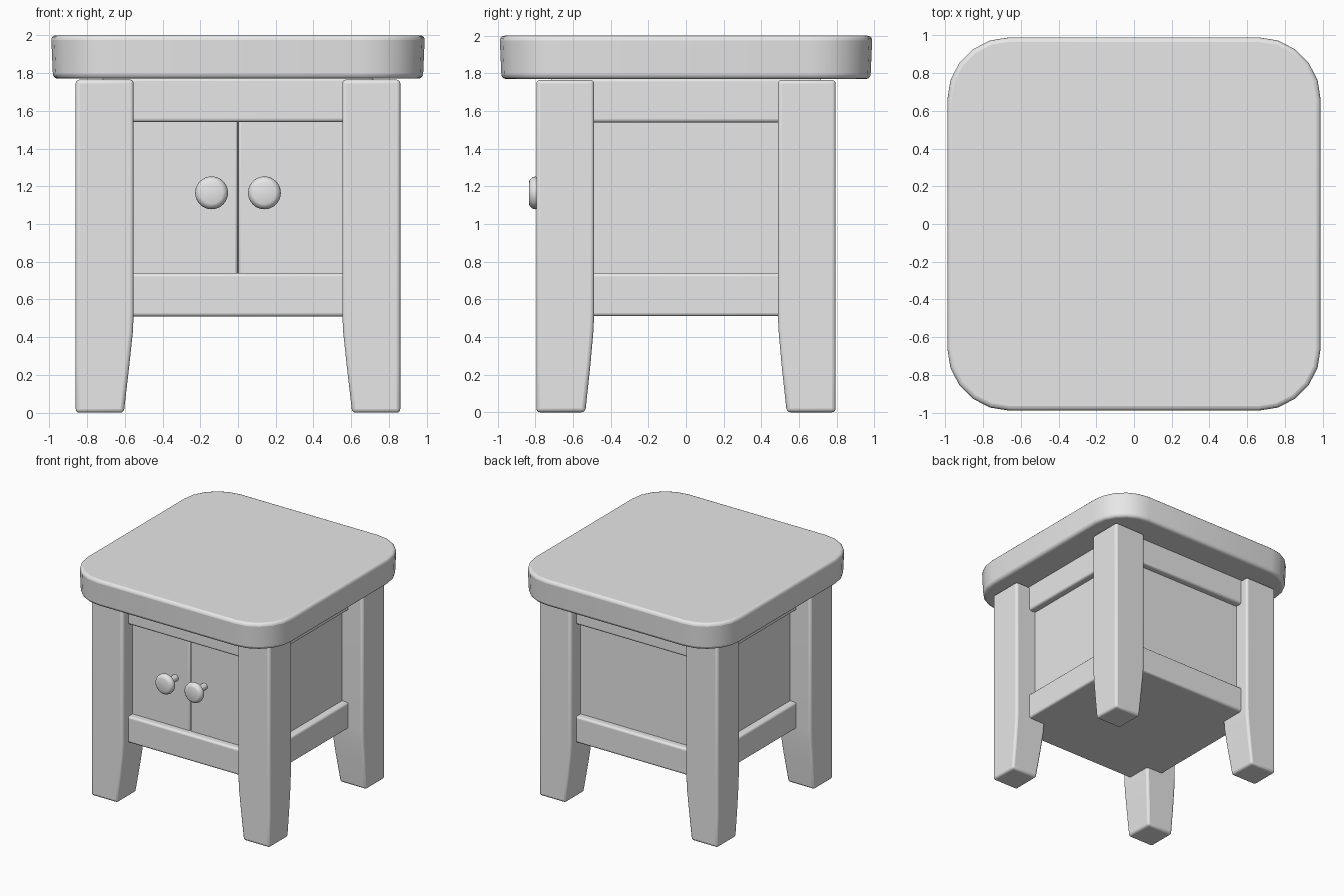
import bpy, bmesh, math

old = bpy.data.objects.get("Cube")
if old:
    bpy.data.objects.remove(old, do_unlink=True)

grey = bpy.data.materials.new("plain_grey")
grey.use_nodes = True
grey.diffuse_color = (0.8, 0.8, 0.8, 1)
grey.node_tree.nodes["Principled BSDF"].inputs["Base Color"].default_value = (0.8, 0.8, 0.8, 1)


def finish(name, bm, bevel=0.0, segments=3):
    """Turn a bmesh into a named, coloured, softly bevelled object."""
    bmesh.ops.recalc_face_normals(bm, faces=bm.faces)
    mesh = bpy.data.meshes.new(name)
    bm.to_mesh(mesh)
    bm.free()
    mesh.materials.append(grey)
    obj = bpy.data.objects.new(name, mesh)
    bpy.context.collection.objects.link(obj)
    if bevel:
        mod = obj.modifiers.new("soft_edges", 'BEVEL')
        mod.width = bevel
        mod.segments = segments
        mod.limit_method = 'ANGLE'
        mod.angle_limit = math.radians(40)
    bpy.ops.object.select_all(action='DESELECT')
    obj.select_set(True)
    bpy.context.view_layer.objects.active = obj
    bpy.ops.object.shade_smooth_by_angle(angle=math.radians(35))
    return obj


def loft(name, rings, bevel=0.0):
    """Skin a stack of matching closed rings and cap both ends."""
    bm = bmesh.new()
    rows = [[bm.verts.new(p) for p in ring] for ring in rings]
    n = len(rows[0])
    for a, b in zip(rows, rows[1:]):
        for i in range(n):
            j = (i + 1) % n
            bm.faces.new((a[i], a[j], b[j], b[i]))
    bm.faces.new(rows[0])
    bm.faces.new(rows[-1])
    return finish(name, bm, bevel)


def rect(x0, x1, y0, y1, z):
    return [(x0, y0, z), (x1, y0, z), (x1, y1, z), (x0, y1, z)]


def box(name, x0, x1, y0, y1, z0, z1, bevel):
    return loft(name, [rect(x0, x1, y0, y1, z0), rect(x0, x1, y0, y1, z1)], bevel)


# Tabletop: rounded square slab
def rounded_square(half, radius, z, steps=5):
    ring = []
    for quarter in range(4):
        mid = math.radians(45 + 90 * quarter)
        cx = math.copysign(half - radius, math.cos(mid))
        cy = math.copysign(half - radius, math.sin(mid))
        for i in range(steps + 1):
            a = math.radians(90 * (quarter + i / steps))
            ring.append((cx + radius * math.cos(a), cy + radius * math.sin(a), z))
    return ring


loft("tabletop", [rounded_square(0.98, 0.32, 1.77), rounded_square(0.99, 0.33, 2.0)], 0.025)

# Legs: straight outside, tapered towards the foot on both inner sides
profile = [(0.0, 0.605, 0.535), (0.25, 0.576, 0.508), (0.43, 0.557, 0.492),
           (0.52, 0.553, 0.488), (1.765, 0.553, 0.488)]
for sx, side in ((-1, "right"), (1, "left")):
    for sy, end in ((-1, "front"), (1, "back")):
        rings = [rect(sx * xi, sx * 0.86, sy * yi, sy * 0.795, z) for z, xi, yi in profile]
        loft(f"{end}_{side}_leg", rings, 0.02)

# Cabinet body between two rail frames
box("lower_rail_frame", -0.72, 0.72, -0.72, 0.72, 0.51, 0.74, 0.018)
box("upper_rail_frame", -0.72, 0.72, -0.72, 0.72, 1.54, 1.775, 0.018)
box("cabinet_body", -0.66, 0.66, -0.63, 0.66, 0.70, 1.58, 0.01)

# Doors and knobs
knob_profile = [(0.028, 0.62), (0.028, 0.765), (0.065, 0.772), (0.083, 0.785), (0.087, 0.8),
                (0.083, 0.817), (0.07, 0.83), (0.058, 0.835)]
for s, side in ((-1, "right"), (1, "left")):
    edges = sorted((s * 0.003, s * 0.64))
    box(f"{side}_door", *edges, -0.66, -0.60, 0.71, 1.57, 0.012)
    rings = [[(s * 0.14 + r * math.cos(math.tau * i / 32), -d,
               1.165 + r * math.sin(math.tau * i / 32)) for i in range(32)]
             for r, d in knob_profile]
    loft(f"{side}_knob", rings)
